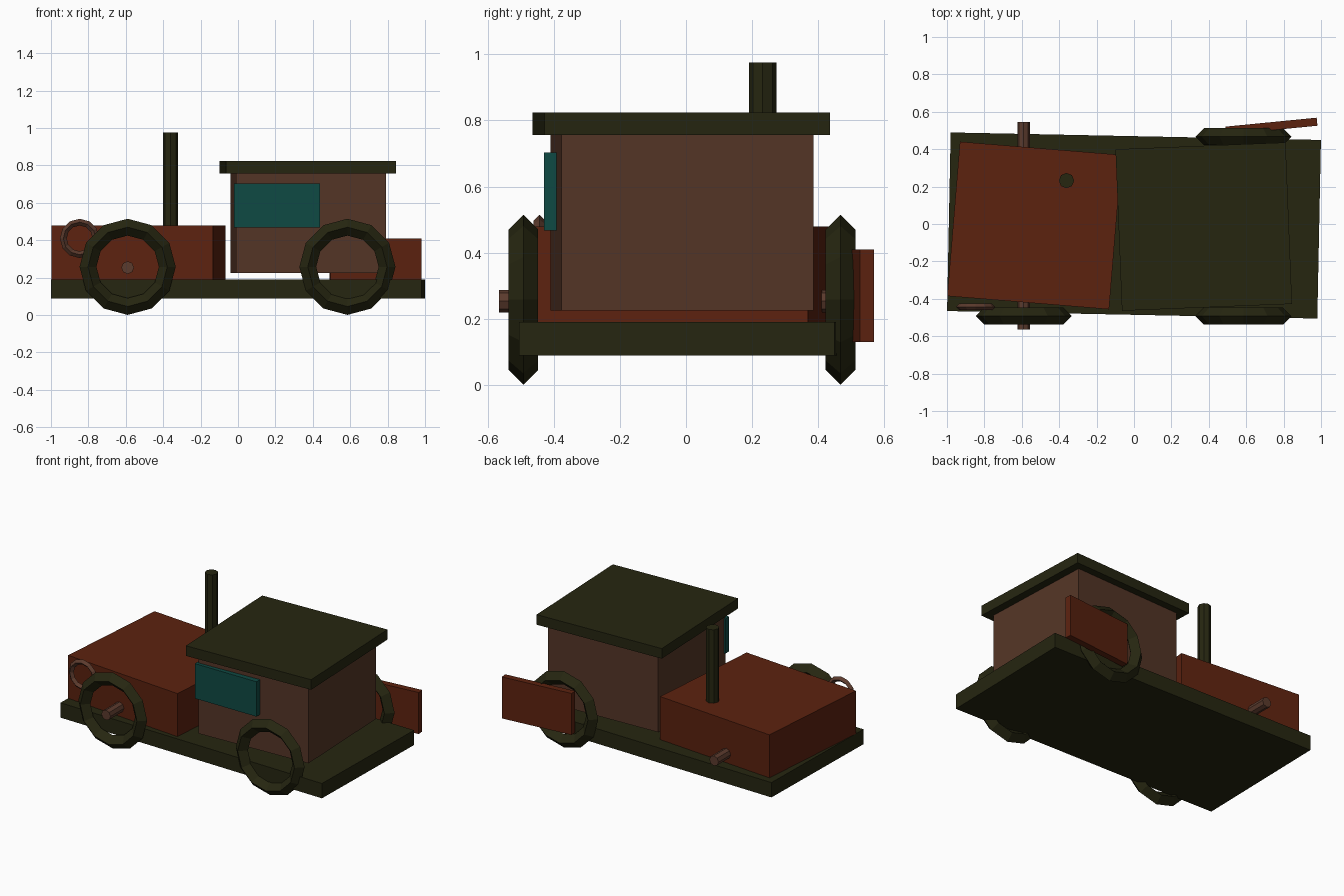
import bpy, math

if "Cube" in bpy.data.objects:
    bpy.data.objects.remove(bpy.data.objects["Cube"])

def material(name, rgb):
    m = bpy.data.materials.new(name)
    m.diffuse_color = (*rgb, 1)
    m.use_nodes = True
    m.node_tree.nodes["Principled BSDF"].inputs["Base Color"].default_value = m.diffuse_color
    return m

OLIVE = material("dark olive", (0.019, 0.019, 0.0053))
RED = material("rust red", (0.107, 0.0158, 0.0048))
BROWN = material("dull brown", (0.089, 0.036, 0.0195))
METAL = material("rusty metal", (0.105, 0.043, 0.026))
TEAL = material("dirty teal", (0.0048, 0.067, 0.056))

def finish(name, mat):
    o = bpy.context.object
    o.name = name
    o.data.materials.append(mat)
    return o

def box(name, mat, loc, size, turn=0):
    """Box with centre, full size and turn about z in degrees."""
    bpy.ops.mesh.primitive_cube_add(size=1, location=loc)
    o = finish(name, mat)
    o.scale = size
    o.rotation_euler.z = math.radians(turn)

def rod(name, mat, loc, radius, length, tilt=0):
    bpy.ops.mesh.primitive_cylinder_add(vertices=8, radius=radius, depth=length,
                                        location=loc, rotation=(tilt, 0, 0))
    finish(name, mat)

def ring(name, mat, loc, major, minor):
    """Low-poly ring with a diamond section, axis along y."""
    bpy.ops.mesh.primitive_torus_add(major_segments=12, minor_segments=4,
                                     major_radius=major, minor_radius=minor,
                                     location=loc, rotation=(math.pi / 2, 0, 0))
    finish(name, mat)

# Body: every piece sits slightly askew
box("chassis", OLIVE, (0, -0.008, 0.14), (1.98, 0.955, 0.10), -1.16)
box("hood", RED, (-0.532, -0.008, 0.335), (0.868, 0.828, 0.29), -4.7)
box("cabin", BROWN, (0.375, -0.012, 0.493), (0.80, 0.763, 0.534), 2.3)
box("roof", OLIVE, (0.373, -0.014, 0.79), (0.91, 0.864, 0.068), 2.3)

# Side window plate and the loose door hanging at the back
box("side_window", TEAL, (0.209, -0.41, 0.585), (0.46, 0.04, 0.235))
box("loose_door", RED, (0.735, 0.523, 0.27), (0.49, 0.043, 0.28), 5.6)

# Tyres: the fourth one is missing and leaves its axle bare
for name, x, y in (("front_tyre", -0.59, -0.492), ("rear_tyre_near", 0.585, -0.492),
                   ("rear_tyre_far", 0.585, 0.467)):
    ring(name, OLIVE, (x, y, 0.258), 0.212, 0.045)
rod("front_axle", METAL, (-0.59, -0.01, 0.254), 0.034, 1.11, math.pi / 2)

# Single headlight rim and the exhaust stack
ring("headlight_rim", METAL, (-0.847, -0.443, 0.41), 0.087, 0.018)
rod("exhaust_stack", OLIVE, (-0.361, 0.232, 0.70), 0.041, 0.55)
